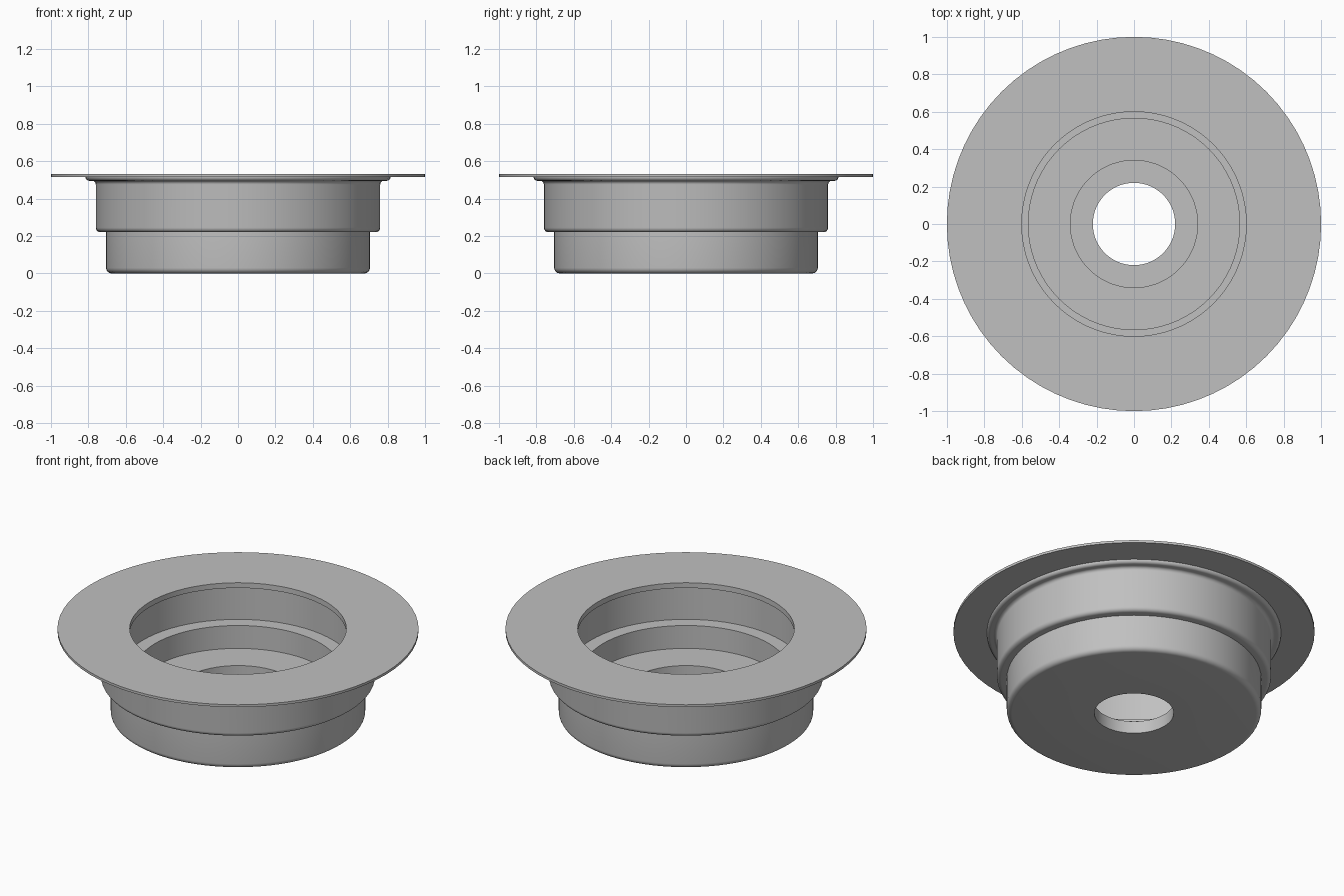
import bpy, bmesh
from math import sin, cos, pi, radians

SEGMENTS = 72

cube = bpy.data.objects.get("Cube")
if cube:
    bpy.data.objects.remove(cube)

# Single plain metal colour
metal = bpy.data.materials.new("grey metal")
metal.use_nodes = True
colour = (0.53, 0.53, 0.53, 1)
metal.diffuse_color = colour
metal.node_tree.nodes["Principled BSDF"].inputs["Base Color"].default_value = colour


def arc(r, z, radius, start, end, steps=6):
    """Rounded corner of the profile, centred on (r, z), angles in degrees."""
    angles = [radians(start + (end - start) * i / steps) for i in range(steps + 1)]
    return [(r + radius * cos(a), z + radius * sin(a)) for a in angles]


def lathe(name, profile):
    """Revolve a closed (radius, height) profile around z."""
    bm = bmesh.new()
    verts = [bm.verts.new((r, 0, z)) for r, z in profile]
    edges = [bm.edges.new((v, verts[i - 1])) for i, v in enumerate(verts)]
    bmesh.ops.spin(bm, geom=verts + edges, cent=(0, 0, 0), axis=(0, 0, 1),
                   angle=2 * pi, steps=SEGMENTS, use_merge=True)
    bmesh.ops.remove_doubles(bm, verts=bm.verts, dist=0.0002)
    bmesh.ops.recalc_face_normals(bm, faces=bm.faces)
    mesh = bpy.data.meshes.new(name)
    bm.to_mesh(mesh)
    bm.free()
    mesh.materials.append(metal)
    obj = bpy.data.objects.new(name, mesh)
    bpy.context.collection.objects.link(obj)
    bpy.ops.object.select_all(action='DESELECT')
    bpy.context.view_layer.objects.active = obj
    obj.select_set(True)
    bpy.ops.object.shade_smooth_by_angle(angle=radians(30))
    return obj


# Outside: rounded base, wider upper body, filleted shoulder, thin flange
outside = [(0.22, 0)]
outside += arc(0.675, 0.03, 0.03, -90, 0)
outside += [(0.705, 0.22)]
outside += arc(0.735, 0.245, 0.025, -90, 0)
outside += arc(0.78, 0.475, 0.02, 180, 90)
outside += arc(0.795, 0.515, 0.02, -90, 0)
outside += [(1, 0.515), (1, 0.53)]

# Inside: overhanging lip, upper bore, ledge, lower bore, counterbore, hole
inside = [(0.6, 0.53), (0.6, 0.498), (0.645, 0.498), (0.645, 0.285),
          (0.565, 0.285), (0.565, 0.145), (0.34, 0.145), (0.34, 0.075),
          (0.22, 0.075)]

lathe("flanged_cup", outside + inside)
